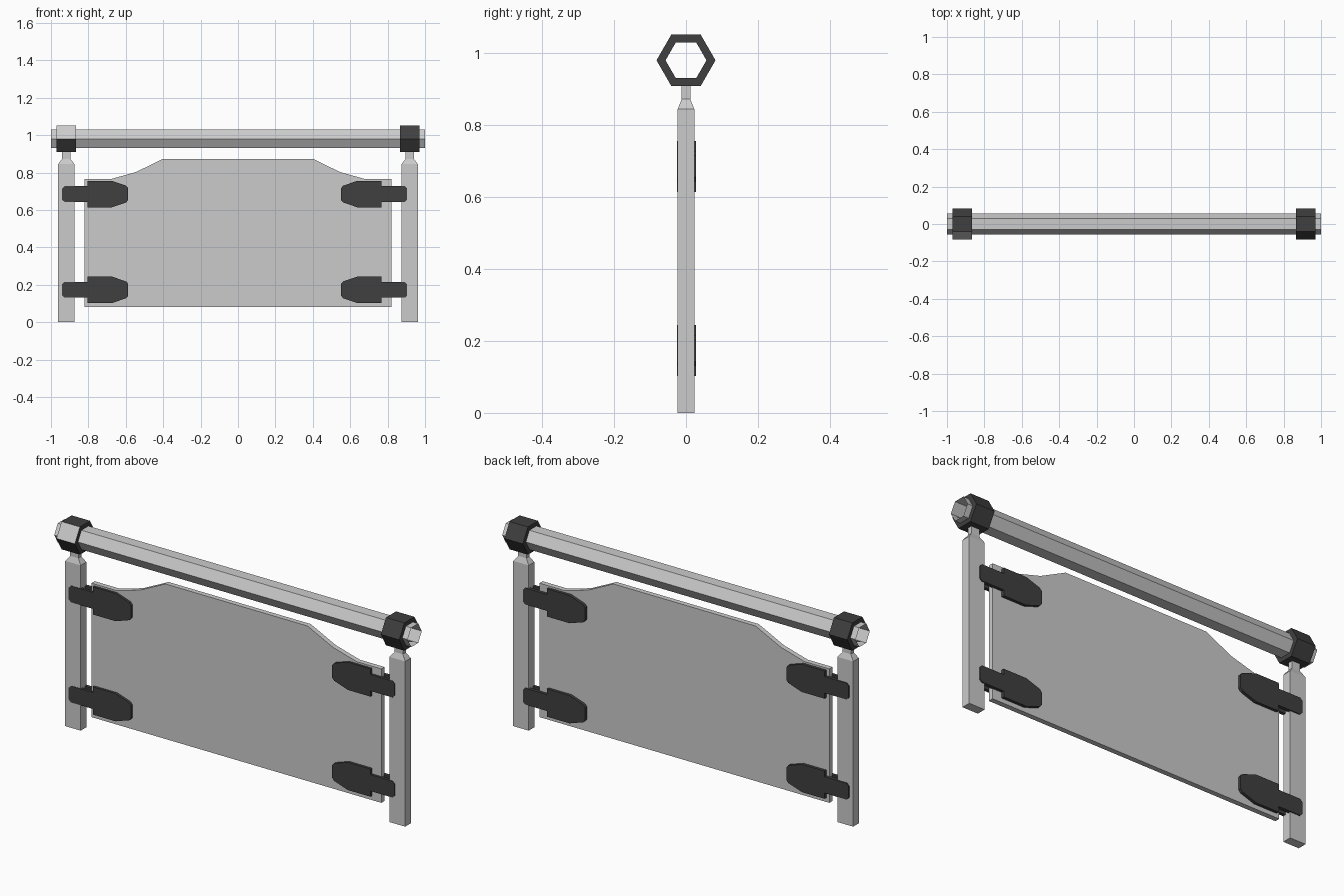
import bpy, bmesh
from math import cos, sin, pi

if "Cube" in bpy.data.objects:
    bpy.data.objects.remove(bpy.data.objects["Cube"])

dark = bpy.data.materials.new("dark_metal")
dark.diffuse_color = (0.05, 0.05, 0.05, 1)
dark.use_nodes = True
dark.node_tree.nodes["Principled BSDF"].inputs["Base Color"].default_value = dark.diffuse_color
grey = bpy.data.materials.new("grey_metal")
grey.diffuse_color = (0.6, 0.6, 0.6, 1)
grey.use_nodes = True
grey.node_tree.nodes["Principled BSDF"].inputs["Base Color"].default_value = grey.diffuse_color


def finish(name, bm, mats=(), fix=True):
    if fix:
        bmesh.ops.recalc_face_normals(bm, faces=bm.faces)
    me = bpy.data.meshes.new(name)
    bm.to_mesh(me)
    bm.free()
    for m in mats:
        me.materials.append(m)
    ob = bpy.data.objects.new(name, me)
    bpy.context.collection.objects.link(ob)
    return ob


def loft(bm, rings, cap=True, closed=False):
    """Skin a list of equal-length point loops."""
    vs = [[bm.verts.new(p) for p in r] for r in rings]
    n = len(vs[0])
    pairs = list(zip(vs, vs[1:])) + ([(vs[-1], vs[0])] if closed else [])
    faces = []
    for a, b in pairs:
        for i in range(n):
            j = (i + 1) % n
            faces.append(bm.faces.new((a[i], a[j], b[j], b[i])))
    if cap:
        bm.faces.new(vs[0])
        bm.faces.new(vs[-1])
    return faces


def slab(name, outline, y0, y1, mats=()):
    bm = bmesh.new()
    loft(bm, [[(x, y, z) for x, z in outline] for y in (y0, y1)])
    return finish(name, bm, mats)


def hexagon(x, r, zc=0.98):
    return [(x, r * cos(i * pi / 3), zc + r * sin(i * pi / 3)) for i in range(6)]


# open hexagonal tube along the top
bm = bmesh.new()
loft(bm, [hexagon(-1, 0.057), hexagon(1, 0.057)], cap=False)
finish("top_rail", bm)

for side, s in (("left", -1), ("right", 1)):
    # hexagonal collar around the rail
    a, b = s * 0.918 - 0.052, s * 0.918 + 0.052
    bm = bmesh.new()
    faces = loft(bm, [hexagon(a, 0.082), hexagon(b, 0.082),
                      hexagon(b, 0.057), hexagon(a, 0.057)], cap=False, closed=True)
    if s < 0:
        faces[2].material_index = 1  # one bare face, front upper
    finish(side + "_collar", bm, (dark, grey))

    # square post with tapered shoulder and neck
    bm = bmesh.new()
    loft(bm, [[(s * 0.918 + i * w, j * d, z) for i, j in ((-1, -1), (1, -1), (1, 1), (-1, 1))]
              for w, d, z in ((0.044, 0.023, 0), (0.044, 0.023, 0.845),
                              (0.023, 0.012, 0.872), (0.023, 0.012, 0.912))])
    finish(side + "_post", bm)

# hanging panel with raised centre
half = [(0.82, 0.08), (0.82, 0.765), (0.68, 0.765), (0.545, 0.803), (0.402, 0.873)]
slab("panel", half + [(-x, z) for x, z in reversed(half)], -0.013, 0.013)

# hinge straps on both faces of the panel
top = [(-0.94, 0.03), (-0.928, 0.042), (-0.804, 0.042), (-0.804, 0.071),
       (-0.675, 0.071), (-0.598, 0.045), (-0.587, 0.032)]
shape = top + [(x, -z) for x, z in reversed(top)]
for level, zc in (("upper", 0.685), ("lower", 0.173)):
    for side, s in (("left", 1), ("right", -1)):
        for face, y0, y1 in (("front", -0.0255, -0.010), ("back", 0.010, 0.028)):
            pts = [(x if s > 0 else -x - 0.036, zc + z) for x, z in shape]
            slab(f"{level}_{side}_{face}_hinge", pts, y0, y1, (dark,))
